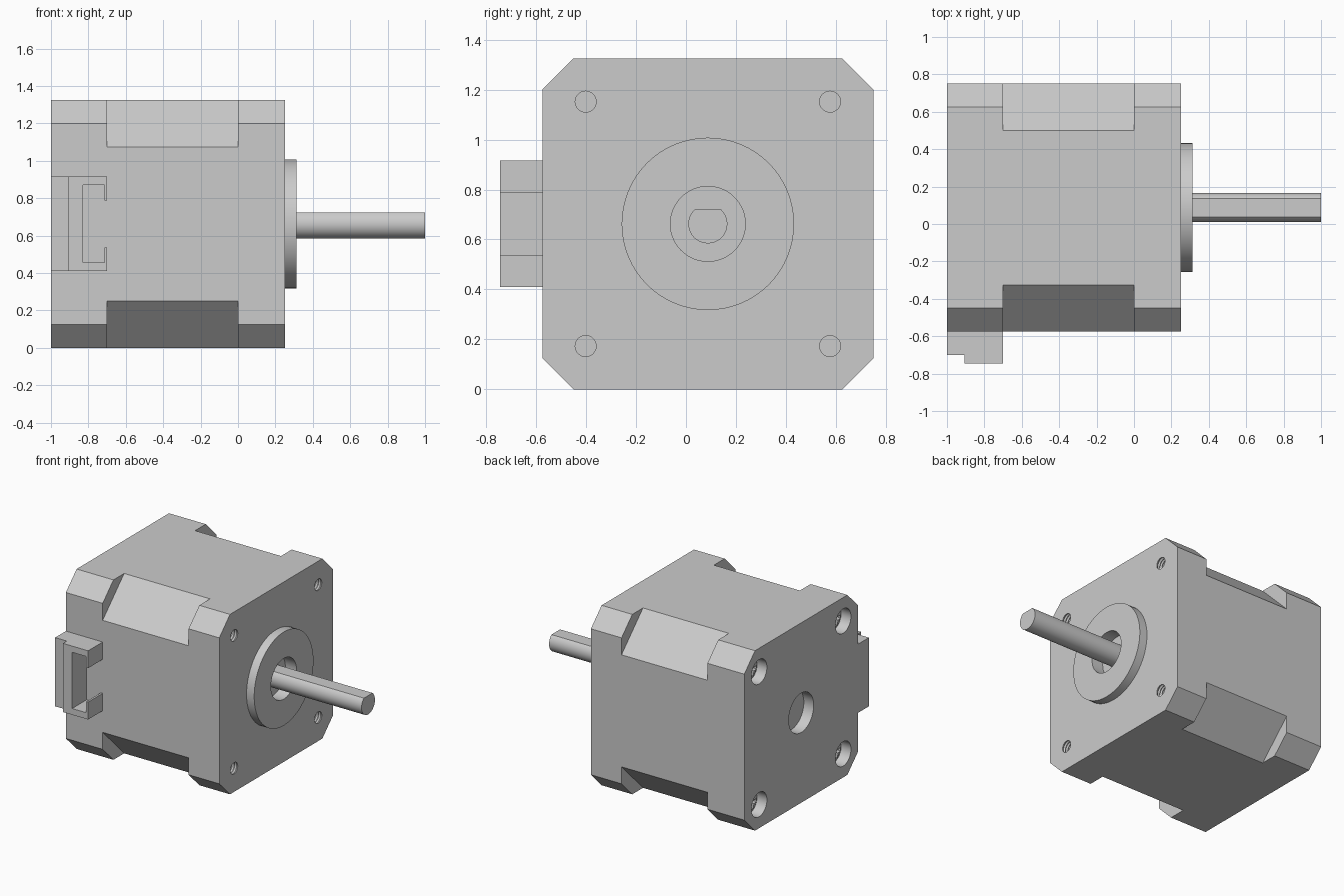
import bpy, bmesh, math
from mathutils import Vector, Matrix

if "Cube" in bpy.data.objects:
    bpy.data.objects.remove(bpy.data.objects["Cube"])

CY, CZ, H = 0.0875, 0.6625, 0.6625      # motor axis and half width
HOLE = 0.489                            # screw offset from the axis
CORNERS = [(sy, sz) for sy in (-1, 1) for sz in (-1, 1)]


def finish(name, bm):
    bmesh.ops.remove_doubles(bm, verts=bm.verts, dist=1e-5)
    bmesh.ops.recalc_face_normals(bm, faces=bm.faces)
    me = bpy.data.meshes.new(name)
    bm.to_mesh(me)
    bm.free()
    ob = bpy.data.objects.new(name, me)
    bpy.context.collection.objects.link(ob)
    return ob


def prism(name, pts, direction):
    """Extrude a flat polygon of 3D points along a vector."""
    bm = bmesh.new()
    face = bm.faces.new([bm.verts.new(p) for p in pts])
    ext = bmesh.ops.extrude_face_region(bm, geom=[face], use_keep_orig=True)
    bmesh.ops.translate(bm, vec=Vector(direction),
                        verts=[v for v in ext["geom"] if isinstance(v, bmesh.types.BMVert)])
    return finish(name, bm)


def lathe(name, profile, y=CY, z=CZ, n=64, closed=False):
    """Revolve an (x, radius) profile about an axis parallel to x."""
    bm = bmesh.new()
    vs = [bm.verts.new((x, y, z + r)) for x, r in profile]
    pairs = list(zip(vs, vs[1:])) + ([(vs[-1], vs[0])] if closed else [])
    es = [bm.edges.new(p) for p in pairs]
    bmesh.ops.spin(bm, geom=vs + es, cent=(0, y, z), axis=(1, 0, 0),
                   angle=2 * math.pi, steps=n)
    return finish(name, bm)


def box(name, size, matrix):
    bm = bmesh.new()
    bmesh.ops.create_cube(bm, size=1, matrix=matrix @ Matrix.Diagonal((*size, 1)))
    return finish(name, bm)


def cylinder(name, x0, x1, r, y=CY, z=CZ, n=64):
    return lathe(name, [(x0, 0), (x0, r), (x1, r), (x1, 0)], y, z, n)


def cut(ob, cutter):
    mod = ob.modifiers.new("cut", "BOOLEAN")
    mod.operation, mod.solver, mod.object = "DIFFERENCE", "EXACT", cutter
    bpy.context.view_layer.objects.active = ob
    bpy.ops.object.modifier_apply(modifier=mod.name)
    bpy.data.objects.remove(cutter)


def smooth(ob):
    bpy.ops.object.select_all(action="DESELECT")
    ob.select_set(True)
    bpy.context.view_layer.objects.active = ob
    bpy.ops.object.shade_smooth_by_angle(angle=math.radians(30))


# Body with chamfered corners
c = H - 0.125
octagon = [(c, H), (-c, H), (-H, c), (-H, -c), (-c, -H), (c, -H), (H, -c), (H, c)]
body = prism("motor_body", [(-1, CY + y, CZ + z) for y, z in octagon], (1.25, 0, 0))

# Deeper corner cuts along the middle section
dist = (2 * H - 0.25) / math.sqrt(2) + 0.15
for sy, sz in CORNERS:
    m = (Matrix.Translation((-0.35, CY, CZ)) @ Matrix.Rotation(math.atan2(sz, sy), 4, "X")
         @ Matrix.Translation((0, dist, 0)))
    cut(body, box("corner_cutter", (0.7, 0.3, 0.5), m))

# Bearing recesses front and back
cut(body, cylinder("front_recess", 0.22, 0.4, 0.15))
cut(body, cylinder("back_recess", -1.1, -0.92, 0.145))

# Threaded front holes and back counterbores, with cross-head screws
for i, (sy, sz) in enumerate(CORNERS):
    y, z = CY + sy * HOLE, CZ + sz * HOLE
    thread = [(0.3, 0), (0.3, 0.042)]
    for k in range(7):
        x = 0.245 - k * 0.02
        thread += [(x, 0.042), (x - 0.01, 0.05)]
    thread += [(0.105, 0.042), (0.105, 0)]
    cut(body, lathe("thread_cutter", thread, y, z, 32))
    cut(body, cylinder("counterbore", -1.1, -0.87, 0.09, y, z, 40))
    screw = lathe(f"screw_{i + 1}", [(-0.95, 0), (-0.945, 0.045), (-0.925, 0.082),
                                     (-0.865, 0.082), (-0.865, 0)], y, z, 40)
    for size in ((0.08, 0.1, 0.025), (0.08, 0.025, 0.1)):
        cut(screw, box("slot_cutter", size, Matrix.Translation((-0.95, y, z))))
    smooth(screw)
smooth(body)

# Raised pilot ring on the front plate
smooth(lathe("pilot_ring", [(0.25, 0.15), (0.25, 0.345), (0.312, 0.345), (0.312, 0.15)],
             closed=True))

# D-shaped shaft
r, flat = 0.078, 0.06
a0 = math.asin(flat / r)
arc = [math.pi - a0 + (math.pi + 2 * a0) * k / 48 for k in range(49)]
smooth(prism("shaft", [(0.2, CY + r * math.cos(a), CZ + r * math.sin(a)) for a in arc],
             (0.8, 0, 0)))

# Cable connector: C-shaped socket and its backing block
half = [(-0.905, 0.253), (-0.7, 0.253), (-0.7, 0.125), (-0.715, 0.125),
        (-0.715, 0.207), (-0.83, 0.207)]
outline = half + [(x, -z) for x, z in reversed(half)]
prism("connector_socket", [(x, -0.745, CZ + z) for x, z in outline], (0, 0.172, 0))
box("connector_back", (0.095, 0.127, 0.506), Matrix.Translation((-0.9525, -0.6365, CZ)))
